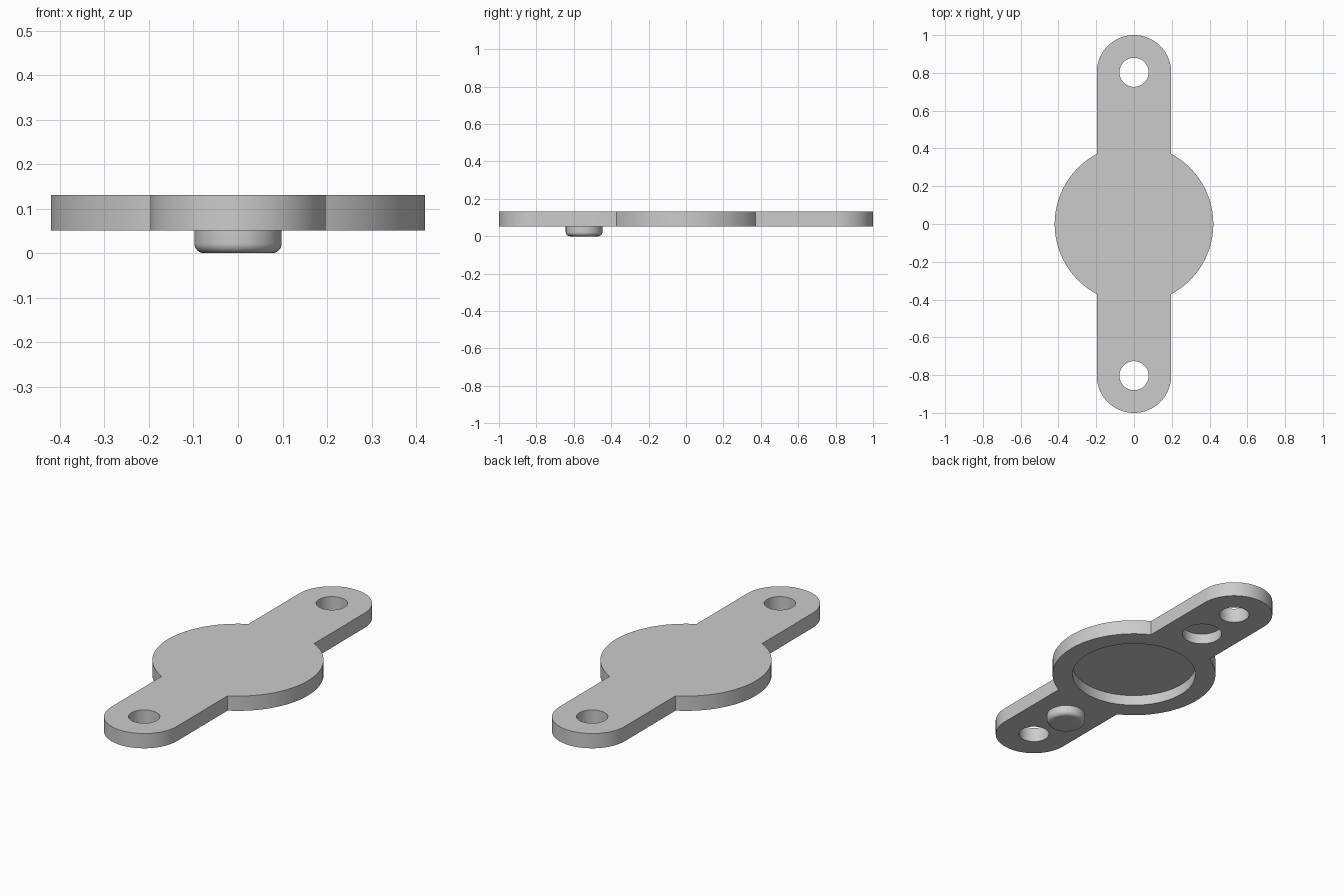
import bpy, bmesh, math
from math import pi, sin, cos

cube = bpy.data.objects.get("Cube")
if cube:
    bpy.data.objects.remove(cube, do_unlink=True)

PLATE_BOTTOM, PLATE_TOP = 0.051, 0.131
DISC_R, ARM_R = 0.42, 0.197
ARM_Y = 1 - ARM_R          # centre of each rounded arm end
PEG_Y = 0.545              # distance of peg and socket from the centre
RECESS_TOP = PLATE_BOTTOM + 0.057

grey = bpy.data.materials.new("light_grey")
grey.use_nodes = True
colour = (0.6, 0.6, 0.6, 1)
grey.diffuse_color = colour
grey.node_tree.nodes["Principled BSDF"].inputs["Base Color"].default_value = colour


def make_object(name, bm):
    bmesh.ops.recalc_face_normals(bm, faces=bm.faces[:])
    mesh = bpy.data.meshes.new(name)
    bm.to_mesh(mesh)
    bm.free()
    mesh.materials.append(grey)
    obj = bpy.data.objects.new(name, mesh)
    bpy.context.collection.objects.link(obj)
    return obj


def arc(cy, r, start, end, steps):
    return [(r * cos(start + (end - start) * i / steps),
             cy + r * sin(start + (end - start) * i / steps))
            for i in range(steps + 1)]


def prism(name, outline, z0, z1):
    bm = bmesh.new()
    face = bm.faces.new([bm.verts.new((x, y, z0)) for x, y in outline])
    out = bmesh.ops.extrude_face_region(bm, geom=[face], use_keep_orig=True)
    for v in out["geom"]:
        if isinstance(v, bmesh.types.BMVert):
            v.co.z = z1
    return make_object(name, bm)


def cylinder(name, y, r, z0, z1):
    return prism(name, arc(y, r, 0, 2 * pi, 64)[:-1], z0, z1)


def activate(obj):
    bpy.ops.object.select_all(action="DESELECT")
    obj.select_set(True)
    bpy.context.view_layer.objects.active = obj


def cut(obj, cutter):
    cutter.hide_render = True
    activate(obj)
    mod = obj.modifiers.new("cut", "BOOLEAN")
    mod.operation = "DIFFERENCE"
    mod.solver = "EXACT"
    mod.object = cutter
    bpy.ops.object.modifier_apply(modifier=mod.name)
    bpy.data.objects.remove(cutter, do_unlink=True)


def smooth(obj):
    activate(obj)
    bpy.ops.object.shade_smooth_by_angle(angle=math.radians(30))


# Plate: central disc with two round-ended arms
a = math.acos(ARM_R / DISC_R)
outline = (arc(0, DISC_R, -a, a, 36) + arc(ARM_Y, ARM_R, 0, pi, 36)
           + arc(0, DISC_R, pi - a, pi + a, 36) + arc(-ARM_Y, ARM_R, pi, 2 * pi, 36))
plate = prism("plate", outline, PLATE_BOTTOM, PLATE_TOP)

# Through holes, underside recess and socket
for side in (-1, 1):
    cut(plate, cylinder("screw_hole", side * ARM_Y, 0.077, -0.1, 0.3))
cut(plate, cylinder("disc_recess", 0, 0.317, -0.1, RECESS_TOP))
cut(plate, cylinder("peg_socket", PEG_Y, 0.101, -0.1, RECESS_TOP))
smooth(plate)

# Locating peg with a rounded lower rim
PEG_R, FILLET = 0.098, 0.022
profile = [(0, 0)]
for i in range(9):
    t = i / 8 * pi / 2
    profile.append((PEG_R - FILLET + FILLET * sin(t), FILLET - FILLET * cos(t)))
profile.append((PEG_R, PLATE_BOTTOM))
bm = bmesh.new()
verts = [bm.verts.new((r, -PEG_Y, z)) for r, z in profile]
edges = [bm.edges.new(pair) for pair in zip(verts, verts[1:])]
bmesh.ops.spin(bm, geom=verts + edges, cent=(0, -PEG_Y, 0), axis=(0, 0, 1),
               angle=2 * pi, steps=64, use_duplicate=False)
bmesh.ops.remove_doubles(bm, verts=bm.verts[:], dist=0.0001)
peg = make_object("locating_peg", bm)
# Keep the open peg's faces pointing outward
if min(peg.data.polygons, key=lambda p: p.center.z).normal.z > 0:
    peg.data.flip_normals()
smooth(peg)
